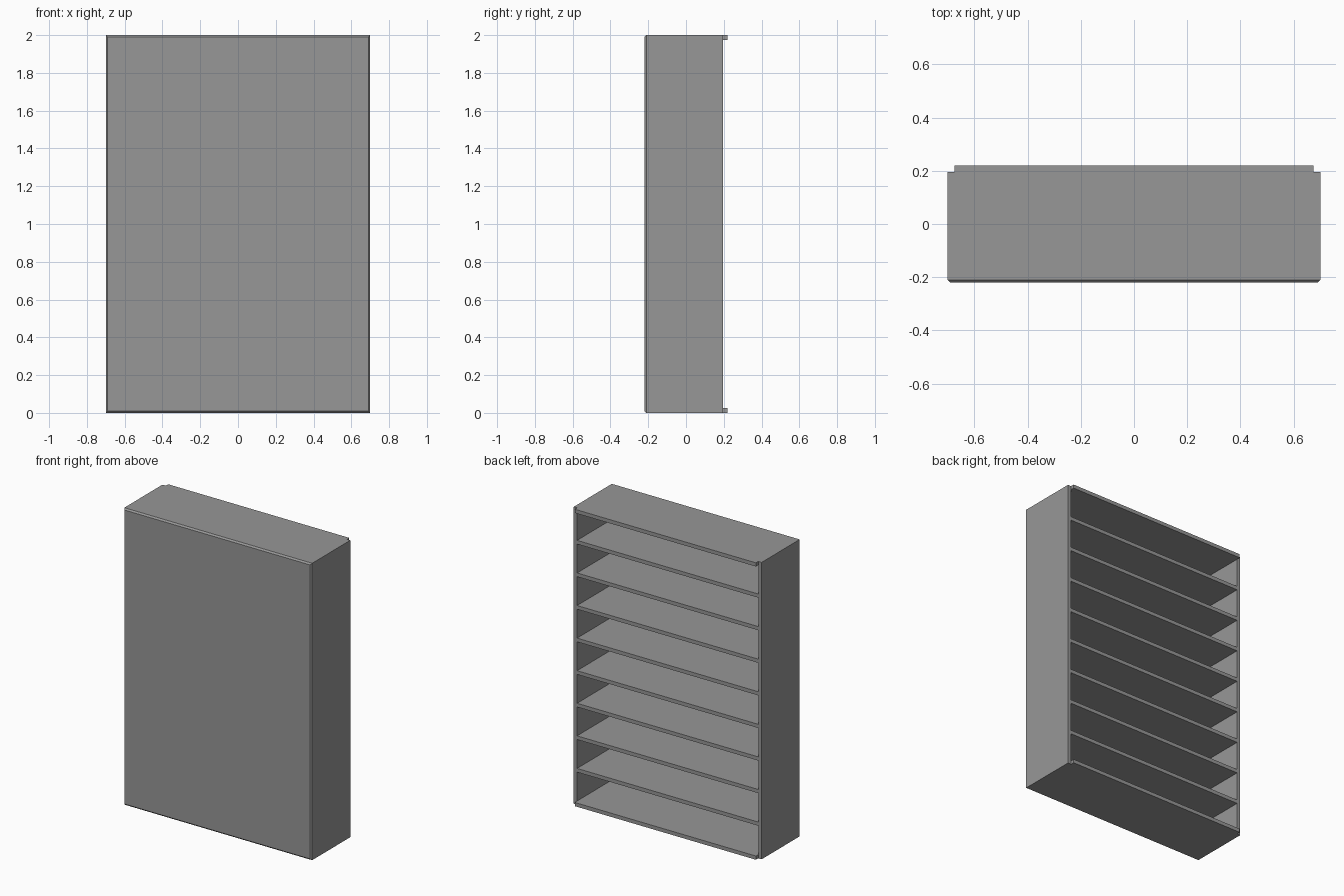
import bpy, bmesh

if "Cube" in bpy.data.objects:
    bpy.data.objects.remove(bpy.data.objects["Cube"])

W, D, H = 0.70, 0.22, 2.0      # half width, half depth, height
T = 0.025                      # board thickness
BACK = 0.195                   # rear edge of sides and inner shelves
PANEL = -D + T                 # rear face of the front panel
SHELVES = 10                   # includes top and bottom boards

grey = bpy.data.materials.new("grey")
grey.diffuse_color = (0.31, 0.31, 0.31, 1)
grey.use_nodes = True
grey.node_tree.nodes["Principled BSDF"].inputs["Base Color"].default_value = grey.diffuse_color


def board(name, lo, hi, chamfer=0):
    """Box between two corners, optionally chamfered around its front face."""
    bm = bmesh.new()
    bmesh.ops.create_cube(bm, size=1)
    for v in bm.verts:
        v.co = [lo[i] if v.co[i] < 0 else hi[i] for i in range(3)]
    if chamfer:
        rim = [e for e in bm.edges if all(v.co.y < lo[1] + 1e-4 for v in e.verts)]
        bmesh.ops.bevel(bm, geom=rim, offset=chamfer, segments=1, affect='EDGES')
    bmesh.ops.recalc_face_normals(bm, faces=bm.faces)
    mesh = bpy.data.meshes.new(name)
    bm.to_mesh(mesh)
    bm.free()
    mesh.materials.append(grey)
    ob = bpy.data.objects.new(name, mesh)
    bpy.context.collection.objects.link(ob)


# Closed front panel with chamfered rim
board("front_panel", (-W, -D, 0), (W, PANEL, H), 0.01)

# Side walls
board("left_side", (-W, PANEL, 0), (-W + T, BACK, H))
board("right_side", (W - T, PANEL, 0), (W, BACK, H))

# Evenly spaced boards; top and bottom project past the sides
for i in range(SHELVES):
    z = i * (H - T) / (SHELVES - 1)
    outer = i in (0, SHELVES - 1)
    name = {0: "bottom_board", SHELVES - 1: "top_board"}.get(i, f"shelf_{i}")
    board(name, (-W + T, PANEL, z), (W - T, D if outer else BACK, z + T))
